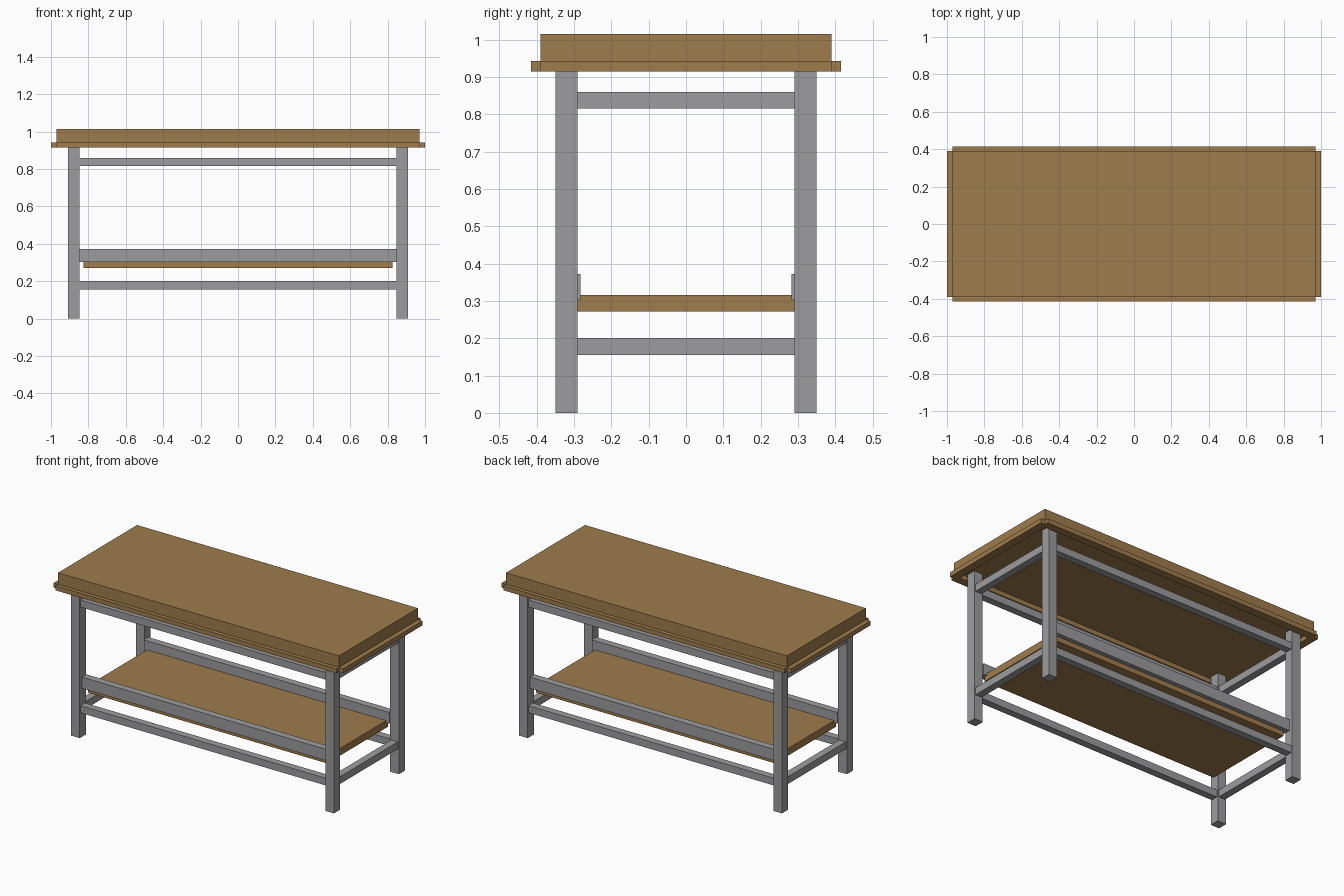
import bpy

if "Cube" in bpy.data.objects:
    bpy.data.objects.remove(bpy.data.objects["Cube"])


def make_material(name, rgb):
    mat = bpy.data.materials.new(name)
    mat.diffuse_color = (*rgb, 1.0)
    mat.use_nodes = True
    mat.node_tree.nodes["Principled BSDF"].inputs["Base Color"].default_value = mat.diffuse_color
    return mat


WOOD = make_material("warm wood", (0.345, 0.2, 0.073))
STEEL = make_material("grey steel", (0.335, 0.335, 0.345))


def box(name, x, y, z, mat):
    """Box from (min, max) ranges on each axis."""
    bpy.ops.mesh.primitive_cube_add(size=1)
    ob = bpy.context.object
    ob.name = name
    ob.location = [(a + b) / 2 for a, b in (x, y, z)]
    ob.scale = [b - a for a, b in (x, y, z)]
    bpy.ops.object.transform_apply(location=True, rotation=False, scale=True)
    ob.data.materials.append(mat)
    return ob


def side(sign, lo, hi):
    """Range mirrored to the positive or negative side."""
    return (lo, hi) if sign > 0 else (-hi, -lo)


# Work surface and lower shelf
box("table_top", (-0.97, 0.97), (-0.39, 0.39), (0.943, 1.015), WOOD)
box("lower_shelf", (-0.826, 0.826), (-0.30, 0.30), (0.271, 0.316), WOOD)

RAIL_HEIGHTS = {"lower": (0.155, 0.20), "upper": (0.815, 0.86)}

for s, label in ((-1, "front"), (1, "back")):
    # Edge strip under the long edge
    box(label + "_edge_strip", (-0.97, 0.97), side(s, 0.365, 0.415), (0.915, 0.943), WOOD)
    # Long rails between the legs
    for level, z in RAIL_HEIGHTS.items():
        box(f"{label}_{level}_rail", (-0.848, 0.848), side(s, 0.2975, 0.3425), z, STEEL)
    # Deep rail that holds the shelf
    box(label + "_shelf_rail", (-0.848, 0.848), side(s, 0.282, 0.327), (0.302, 0.372), STEEL)
    # Legs
    for t, end in ((-1, "left"), (1, "right")):
        box(f"{label}_{end}_leg", side(t, 0.848, 0.908), side(s, 0.29, 0.35), (0, 0.943), STEEL)

for s, label in ((-1, "left"), (1, "right")):
    # Edge strip under the short edge
    box(label + "_edge_strip", side(s, 0.95, 1.0), (-0.39, 0.39), (0.915, 0.943), WOOD)
    # Short rails between the legs
    for level, z in RAIL_HEIGHTS.items():
        box(f"{label}_{level}_rail", side(s, 0.8555, 0.9005), (-0.29, 0.29), z, STEEL)
